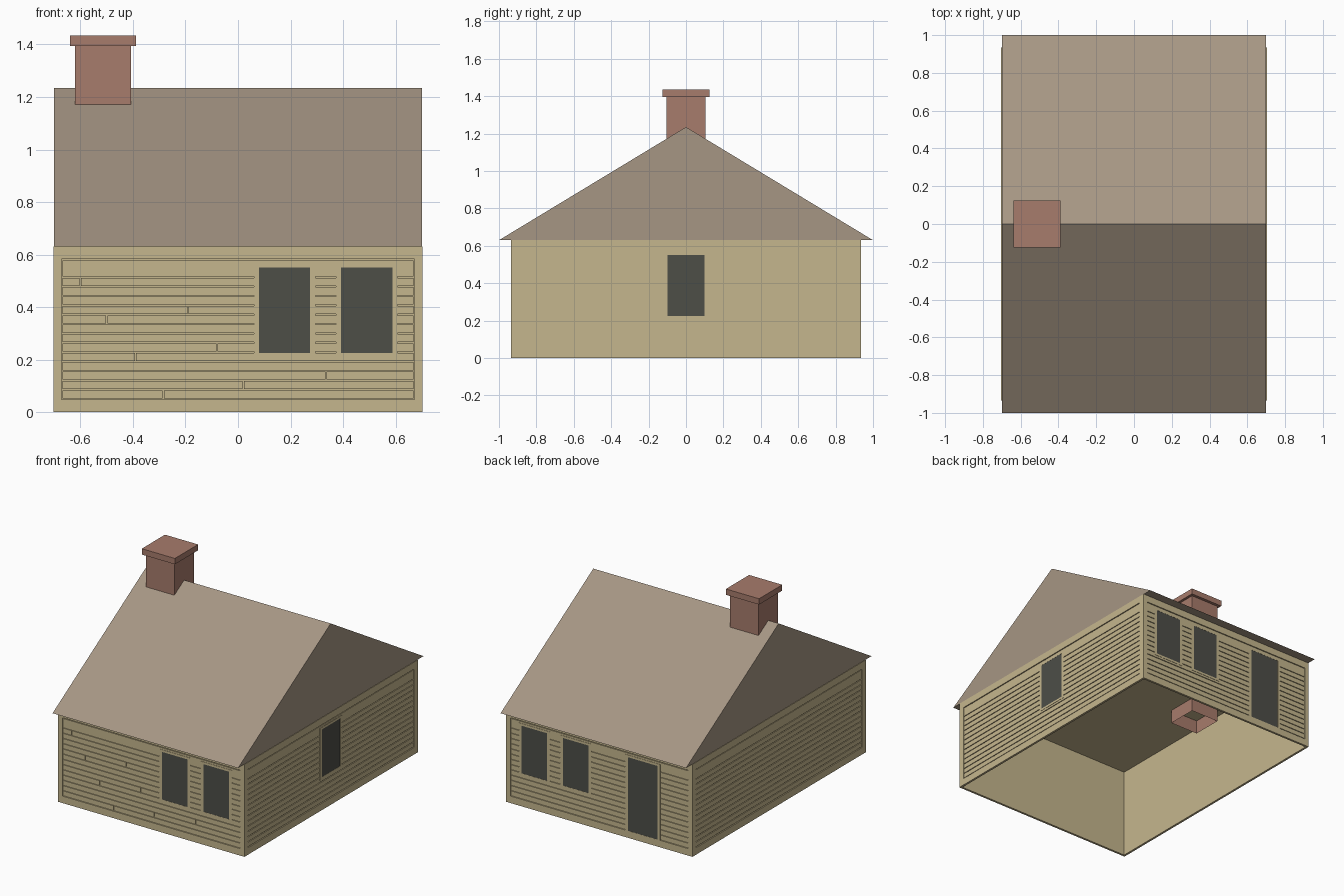
import bpy, bmesh, math
from mathutils import Matrix, Vector

cube = bpy.data.objects.get("Cube")
if cube:
    bpy.data.objects.remove(cube, do_unlink=True)


def material(name, rgb):
    m = bpy.data.materials.new(name)
    m.use_nodes = True
    m.diffuse_color = (*rgb, 1)
    m.node_tree.nodes["Principled BSDF"].inputs["Base Color"].default_value = (*rgb, 1)
    return m


TAN = material("tan siding", (0.56, 0.47, 0.27))
BROWN = material("brown roof", (0.38, 0.305, 0.23))
BRICK = material("brick red", (0.39, 0.20, 0.15))
GLASS = material("dark glass", (0.075, 0.077, 0.064))


def add_box(bm, lo, hi):
    lo, hi = Vector(lo), Vector(hi)
    mat = Matrix.Translation((lo + hi) / 2) @ Matrix.Diagonal((*(hi - lo), 1))
    bmesh.ops.create_cube(bm, size=1, matrix=mat)


def finish(name, bm, mat, matrix=None):
    if matrix:
        bm.transform(matrix)
    bmesh.ops.recalc_face_normals(bm, faces=bm.faces)
    mesh = bpy.data.meshes.new(name)
    bm.to_mesh(mesh)
    bm.free()
    mesh.materials.append(mat)
    ob = bpy.data.objects.new(name, mesh)
    bpy.context.collection.objects.link(ob)
    return ob


def open_box(name, lo, hi, mat):
    """Box without its bottom face."""
    bm = bmesh.new()
    add_box(bm, lo, hi)
    bm.normal_update()
    down = [f for f in bm.faces if f.normal.z < -0.9]
    bmesh.ops.delete(bm, geom=down, context="FACES")
    return finish(name, bm, mat)


# Main dimensions
HX, HY, EAVE, RIDGE = 0.703, 0.935, 0.63, 1.235
BOARD = 0.008            # depth of the trim boards on the core
ROWS, ROW_H, SILL, HEAD = 13, 0.0357, 0.05, 0.58
EDGE, GAP = 0.032, 0.005

# Hollow wall core, open below
core = open_box("wall_core", (-HX + BOARD, -HY + BOARD, 0),
                (HX - BOARD, HY - BOARD, EAVE), TAN)
shell = core.modifiers.new("thickness", "SOLIDIFY")
shell.thickness = 0.01
shell.offset = -1


def build_wall(name, angle, half, off, openings=(), joints={}):
    """Clad one wall: u runs along it, depth is measured from the core."""
    turn = Matrix.Rotation(angle, 4, "Z")
    base = off - BOARD

    def plate(bm, u0, u1, z0, z1, depth):
        add_box(bm, (u0, -base - depth, z0), (u1, -base, z1))

    # Corner, sill and head boards
    bm = bmesh.new()
    inner = half - EDGE
    plate(bm, -half, half, 0, SILL - GAP / 2, BOARD)
    plate(bm, -half, half, HEAD + GAP / 2, EAVE, BOARD)
    for s in (-1, 1):
        a, b = sorted((s * inner, s * half))
        plate(bm, a, b, SILL - GAP / 2, HEAD + GAP / 2, BOARD)
    finish(name + "_border", bm, TAN, turn)

    # Siding planks, split at the joints
    bm = bmesh.new()
    for row in range(ROWS + 1):
        z0 = SILL + row * ROW_H
        z1 = HEAD if row == ROWS else z0 + ROW_H
        ends = [-inner, *joints.get(row, ()), inner]
        for a, b in zip(ends, ends[1:]):
            plate(bm, a + GAP / 2, b - GAP / 2, z0 + GAP / 2, z1 - GAP / 2, BOARD - 0.002)
    finish(name + "_planks", bm, TAN, turn)

    # Window and door frames with dark panes
    for i, (u0, u1, z0, z1) in enumerate(openings):
        side, rail = 0.02, 0.015
        bm = bmesh.new()
        plate(bm, u0, u0 + side, z0, z1, BOARD)
        plate(bm, u1 - side, u1, z0, z1, BOARD)
        plate(bm, u0 + side, u1 - side, z0, z0 + rail, BOARD)
        plate(bm, u0 + side, u1 - side, z1 - rail, z1, BOARD)
        finish(f"{name}_frame_{i + 1}", bm, TAN, turn)
        bm = bmesh.new()
        plate(bm, u0 + side, u1 - side, z0 + rail, z1 - rail, BOARD - 0.001)
        finish(f"{name}_pane_{i + 1}", bm, GLASS, turn)


LOW, TOP = 0.21, 0.565
front_joints = {0: [-0.285], 1: [0.02], 2: [0.335], 4: [-0.39],
                5: [-0.08], 8: [-0.5], 9: [-0.19], 12: [-0.6]}
build_wall("front_wall", 0, HX, HY,
           [(0.06, 0.295, LOW, TOP), (0.373, 0.608, LOW, TOP)], front_joints)
build_wall("back_wall", math.pi, HX, HY,
           [(-0.608, -0.373, LOW, TOP), (-0.295, -0.06, LOW, TOP),
            (0.195, 0.46, 0.03, TOP)])
build_wall("left_wall", math.pi / 2, HY - BOARD, HX, [(-0.12, 0.12, LOW, TOP)])
build_wall("right_wall", -math.pi / 2, HY - BOARD, HX)

# Gabled roof prism
bm = bmesh.new()
profile = [(-1, EAVE), (1, EAVE), (0, RIDGE)]
end = bm.faces.new([bm.verts.new((-0.7, y, z)) for y, z in profile])
ext = bmesh.ops.extrude_face_region(bm, geom=[end], use_keep_orig=True)
moved = [v for v in ext["geom"] if isinstance(v, bmesh.types.BMVert)]
bmesh.ops.translate(bm, verts=moved, vec=(1.4, 0, 0))
finish("roof", bm, BROWN)

# Chimney shaft reaching below the ceiling, and its cap
CX = -0.514
open_box("chimney_shaft", (CX - 0.107, -0.105, 0.53), (CX + 0.107, 0.105, 1.4), BRICK)
bm = bmesh.new()
add_box(bm, (CX - 0.125, -0.125, 1.395), (CX + 0.125, 0.125, 1.435))
finish("chimney_cap", bm, BRICK)
